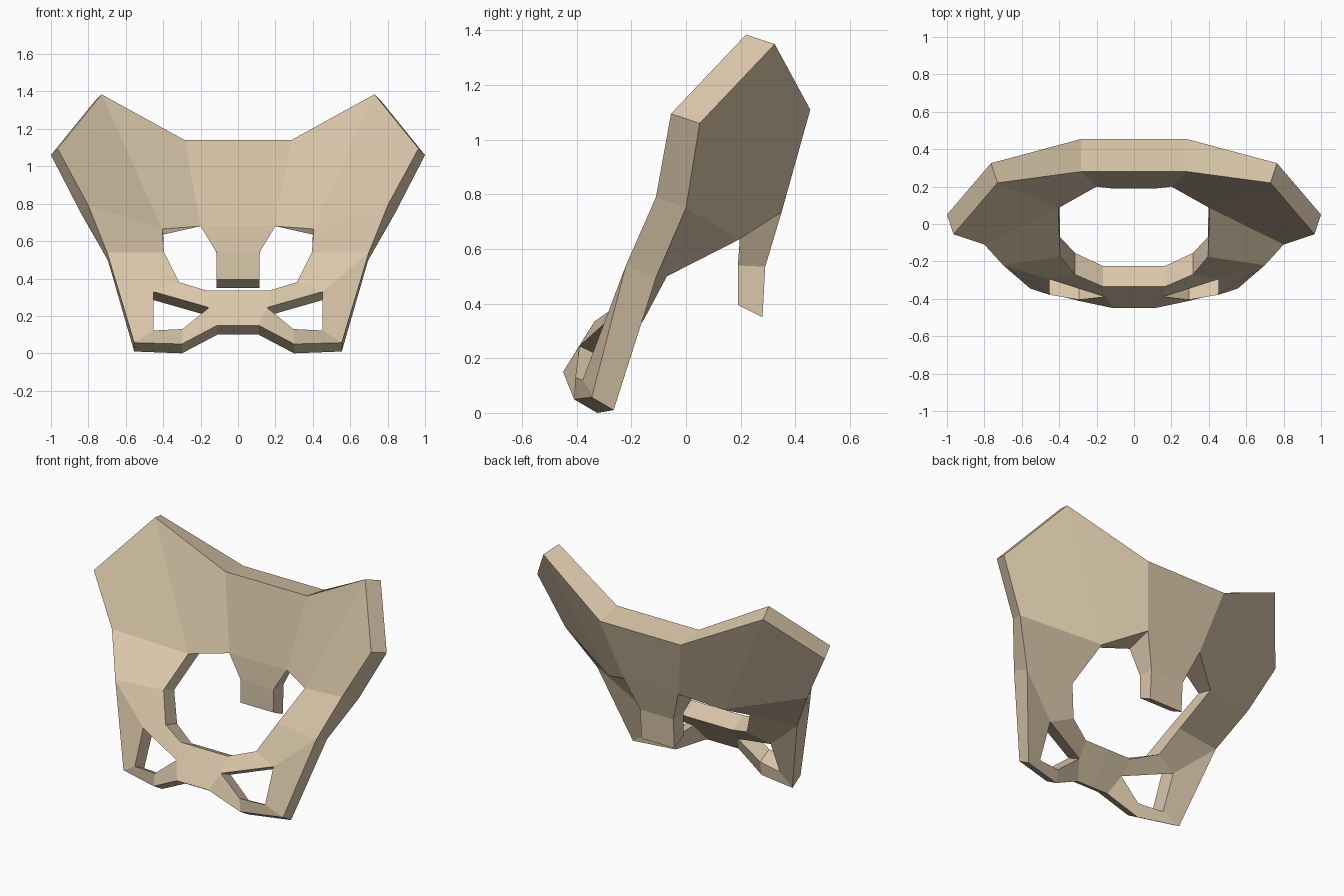
import bpy, bmesh

if "Cube" in bpy.data.objects:
    bpy.data.objects.remove(bpy.data.objects["Cube"])

# Right half of the bone plate: name -> (front point, back point)
PTS = {
    # upper edge and hip blade
    "crest":   ((0.285, 0.28, 1.14), (0.28, 0.455, 1.11)),
    "peak":    ((0.73, 0.22, 1.385), (0.765, 0.325, 1.35)),
    "wing":    ((0.965, -0.055, 1.095), (1.0, 0.05, 1.06)),
    "waist":   ((0.80, -0.11, 0.79), (0.84, 0.0, 0.75)),
    "hip":     ((0.70, -0.22, 0.54), (0.695, -0.11, 0.495)),
    # tail bone
    "root":    ((0.20, 0.20, 0.68), (0.19, 0.35, 0.735)),
    "tail":    ((0.115, 0.19, 0.54), (0.115, 0.29, 0.535)),
    "tip":     ((0.115, 0.19, 0.395), (0.115, 0.28, 0.35)),
    # rim of the large opening
    "rim_a":   ((0.405, 0.085, 0.665), (0.40, 0.195, 0.635)),
    "rim_b":   ((0.395, -0.175, 0.54), (0.395, -0.07, 0.50)),
    "rim_c":   ((0.315, -0.27, 0.38), (0.315, -0.155, 0.34)),
    "rim_d":   ((0.165, -0.335, 0.335), (0.165, -0.225, 0.285)),
    # small lower opening
    "gap_a":   ((0.453, -0.295, 0.33), (0.453, -0.195, 0.285)),
    "gap_b":   ((0.155, -0.39, 0.245), (0.155, -0.295, 0.20)),
    "gap_c":   ((0.295, -0.405, 0.13), (0.295, -0.315, 0.085)),
    "gap_d":   ((0.453, -0.378, 0.122), (0.453, -0.285, 0.075)),
    # lower edge
    "foot":    ((0.555, -0.345, 0.057), (0.555, -0.265, 0.01)),
    "arch":    ((0.30, -0.41, 0.05), (0.30, -0.325, 0.0)),
    "pubis":   ((0.11, -0.45, 0.15), (0.11, -0.365, 0.10)),
}
# Matching points on the mirror plane
for n in ("crest", "root", "tail", "tip", "rim_d", "pubis"):
    PTS["mid_" + n] = tuple((0.0, p[1], p[2]) for p in PTS[n])

FACES = [f.split() for f in (
    "mid_crest crest root mid_root",
    "mid_root root tail mid_tail",
    "mid_tail tail tip mid_tip",
    "crest peak rim_a root",
    "peak wing waist rim_a",
    "rim_a waist hip rim_b",
    "rim_b hip gap_a rim_c",
    "hip foot gap_d gap_a",
    "rim_c gap_a gap_b rim_d",
    "mid_rim_d rim_d gap_b pubis mid_pubis",
    "gap_b gap_c arch pubis",
    "gap_c gap_d foot arch",
)]

bm = bmesh.new()
front = {n: bm.verts.new(p[0]) for n, p in PTS.items()}
back = {n: bm.verts.new(p[1]) for n, p in PTS.items()}

# Front and back skins, remembering each directed edge
edges = set()
for f in FACES:
    bm.faces.new([front[n] for n in f])
    bm.faces.new([back[n] for n in reversed(f)])
    edges.update(zip(f, f[1:] + f[:1]))

# Walls along every open border except the mirror plane
for a, b in edges:
    on_plane = a.startswith("mid_") and b.startswith("mid_")
    if (b, a) not in edges and not on_plane:
        bm.faces.new((front[b], front[a], back[a], back[b]))

# Mirror to the other side and weld
geom = bm.verts[:] + bm.edges[:] + bm.faces[:]
copy = bmesh.ops.duplicate(bm, geom=geom)["geom"]
new_faces = [g for g in copy if isinstance(g, bmesh.types.BMFace)]
for v in copy:
    if isinstance(v, bmesh.types.BMVert):
        v.co.x = -v.co.x
bmesh.ops.reverse_faces(bm, faces=new_faces)
bmesh.ops.remove_doubles(bm, verts=bm.verts[:], dist=0.0005)
bmesh.ops.recalc_face_normals(bm, faces=bm.faces[:])

me = bpy.data.meshes.new("pelvis_bone")
bm.to_mesh(me)
bm.free()
bone = bpy.data.materials.new("bone_beige")
bone.diffuse_color = (0.70, 0.57, 0.40, 1.0)
bone.use_nodes = True
bone.node_tree.nodes["Principled BSDF"].inputs["Base Color"].default_value = bone.diffuse_color
me.materials.append(bone)
obj = bpy.data.objects.new("pelvis_bone", me)
bpy.context.collection.objects.link(obj)
